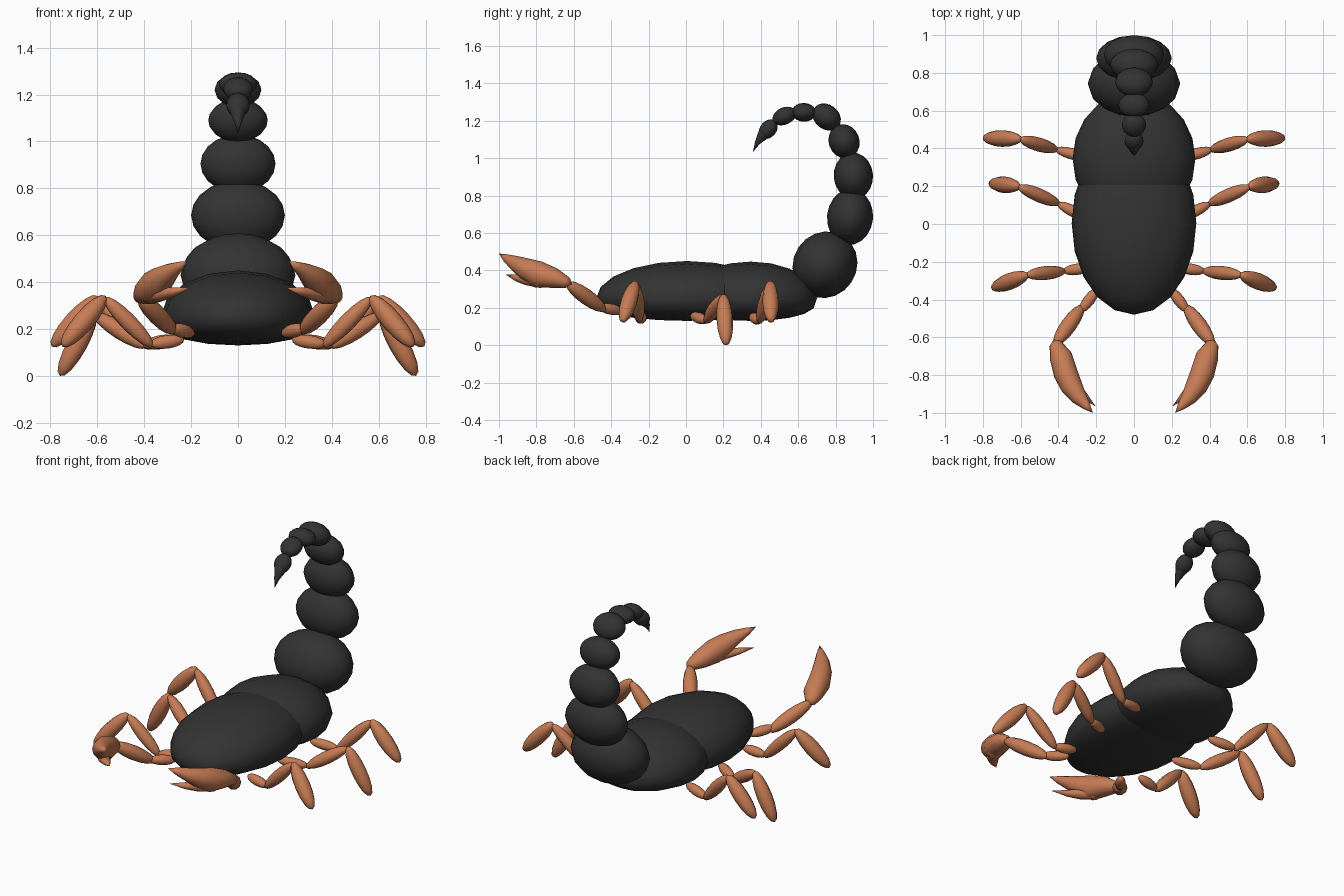
import bpy, bmesh, math
from mathutils import Vector, Matrix

if "Cube" in bpy.data.objects:
    bpy.data.objects.remove(bpy.data.objects["Cube"])


def material(name, col):
    m = bpy.data.materials.new(name)
    m.diffuse_color = (*col, 1)
    m.use_nodes = True
    m.node_tree.nodes["Principled BSDF"].inputs["Base Color"].default_value = m.diffuse_color
    return m


BLACK = material("charcoal", (0.033, 0.033, 0.033))
ORANGE = material("burnt orange", (0.57, 0.2, 0.09))


def finish(name, bm, mat):
    bmesh.ops.recalc_face_normals(bm, faces=bm.faces)
    me = bpy.data.meshes.new(name)
    bm.to_mesh(me)
    bm.free()
    me.materials.append(mat)
    for p in me.polygons:
        p.use_smooth = True
    ob = bpy.data.objects.new(name, me)
    bpy.context.collection.objects.link(ob)
    return ob


def ellipsoid(name, centre, axis, radii, mat, lower=None):
    """Sphere with its poles along axis (in the y-z plane); radii = x, across, along."""
    bm = bmesh.new()
    bmesh.ops.create_uvsphere(bm, u_segments=16, v_segments=10, radius=1)
    a = Vector(axis).normalized()
    x = Vector((1, 0, 0))
    b = a.cross(x)
    for v in bm.verts:
        c = v.co.copy()
        off = x * c.x * radii[0] + b * c.y * radii[1] + a * c.z * radii[2]
        if lower and off.z < 0:          # flatter, shallower belly
            off.z = -lower * (-off.z / radii[1]) ** 0.7
        v.co = Vector(centre) + off
    return finish(name, bm, mat)


def loft(bm, rings, sides=10):
    """Tube through (point, lateral radius, vertical radius) with pointed ends."""
    pts = [Vector(r[0]) for r in rings]
    prev = None
    n = len(rings)
    for i, (p, rh, rv) in enumerate(rings):
        t = (pts[min(i + 1, n - 1)] - pts[max(i - 1, 0)]).normalized()
        s = t.cross(Vector((0, 0, 1))).normalized()
        u = s.cross(t)
        if rh == 0:
            ring = [bm.verts.new(p)] * sides
        else:
            ring = [bm.verts.new(pts[i] + s * rh * math.cos(k * math.tau / sides)
                                 + u * rv * math.sin(k * math.tau / sides))
                    for k in range(sides)]
        if prev:
            for k in range(sides):
                q = [prev[k], prev[(k + 1) % sides], ring[(k + 1) % sides], ring[k]]
                bm.faces.new(list(dict.fromkeys(q)))
        prev = ring


def spindle(bm, a, b, r, steps=8):
    a, b = Vector(a), Vector(b)
    rings = []
    for i in range(steps + 1):
        ang = math.pi * i / steps
        rr = 0 if i in (0, steps) else r * math.sin(ang) ** 0.95
        rings.append((a.lerp(b, (1 - math.cos(ang)) / 2), rr, rr))
    loft(bm, rings)


# Body
ellipsoid("front_body", (0, 0.005, 0.25), (0, 1, 0), (0.33, 0.2, 0.485), BLACK, 0.12)
ellipsoid("rear_body", (0, 0.345, 0.25), (0, 1, 0), (0.325, 0.197, 0.355), BLACK, 0.12)

# Tail: centre y, z, axis y, z, radii x, across, along
tail = [
    (0.743, 0.43, 0.55, 0.83, 0.245, 0.17, 0.182),
    (0.877, 0.685, 0.1, 1, 0.2, 0.123, 0.15),
    (0.895, 0.905, -0.08, 1, 0.16, 0.105, 0.125),
    (0.845, 1.09, -0.35, 0.94, 0.127, 0.082, 0.093),
    (0.752, 1.22, -0.75, 0.6, 0.1, 0.066, 0.082),
    (0.63, 1.245, -1, 0.03, 0.082, 0.05, 0.065),
    (0.525, 1.225, -0.9, -0.42, 0.064, 0.046, 0.066),
    (0.44, 1.155, -0.65, -0.76, 0.05, 0.044, 0.058),
]
for i, (y, z, ay, az, rx, rb, ra) in enumerate(tail):
    ellipsoid(f"tail_segment_{i + 1}", (0, y, z), (0, ay, az), (rx, rb, ra), BLACK)

# Stinger
bm = bmesh.new()
loft(bm, [((0, 0.45, 1.17), 0, 0), ((0, 0.425, 1.14), 0.042, 0.04),
          ((0, 0.403, 1.112), 0.029, 0.027), ((0, 0.38, 1.08), 0.015, 0.014),
          ((0, 0.358, 1.032), 0, 0)])
finish("stinger", bm, BLACK)

# Legs: hip root, hip end, knee, foot
legs = {
    "front_leg": [(0.23, -0.23, 0.155), (0.375, -0.25, 0.135), (0.57, -0.27, 0.335), (0.75, -0.34, 0.125)],
    "middle_leg": [(0.25, 0.03, 0.16), (0.405, 0.11, 0.13), (0.615, 0.2, 0.265), (0.76, 0.215, 0.0)],
    "back_leg": [(0.25, 0.35, 0.155), (0.415, 0.395, 0.13), (0.605, 0.45, 0.335), (0.795, 0.455, 0.125)],
}
for side, s in (("right", 1), ("left", -1)):
    flip = Matrix.Diagonal((s, 1, 1, 1))
    for name, (a, b, c, d) in legs.items():
        bm = bmesh.new()
        spindle(bm, a, b, 0.03)
        spindle(bm, Vector(b).lerp(Vector(c), -0.06), c, 0.037)
        spindle(bm, Vector(c).lerp(Vector(d), -0.03), d, 0.044)
        bm.transform(flip)
        finish(f"{side}_{name}", bm, ORANGE)

    # Claw arm
    bm = bmesh.new()
    spindle(bm, (0.19, -0.34, 0.18), (0.285, -0.465, 0.205), 0.03)
    spindle(bm, (0.27, -0.43, 0.185), (0.42, -0.64, 0.335), 0.042)
    bm.transform(flip)
    finish(f"{side}_claw_arm", bm, ORANGE)

    # Claw: palm with large upper finger, plus small lower finger
    bm = bmesh.new()
    loft(bm, [((0.425, -0.61, 0.325), 0, 0), ((0.415, -0.635, 0.335), 0.034, 0.03),
              ((0.388, -0.7, 0.358), 0.06, 0.053), ((0.362, -0.79, 0.378), 0.064, 0.072),
              ((0.33, -0.86, 0.41), 0.058, 0.058), ((0.29, -0.92, 0.443), 0.042, 0.038),
              ((0.25, -0.965, 0.468), 0.022, 0.02), ((0.218, -1.0, 0.49), 0, 0)], 12)
    loft(bm, [((0.4, -0.7, 0.35), 0, 0), ((0.37, -0.78, 0.345), 0.045, 0.04),
              ((0.325, -0.85, 0.35), 0.036, 0.03), ((0.27, -0.905, 0.36), 0.022, 0.019),
              ((0.203, -0.965, 0.378), 0, 0)])
    bm.transform(flip)
    finish(f"{side}_claw", bm, ORANGE)
